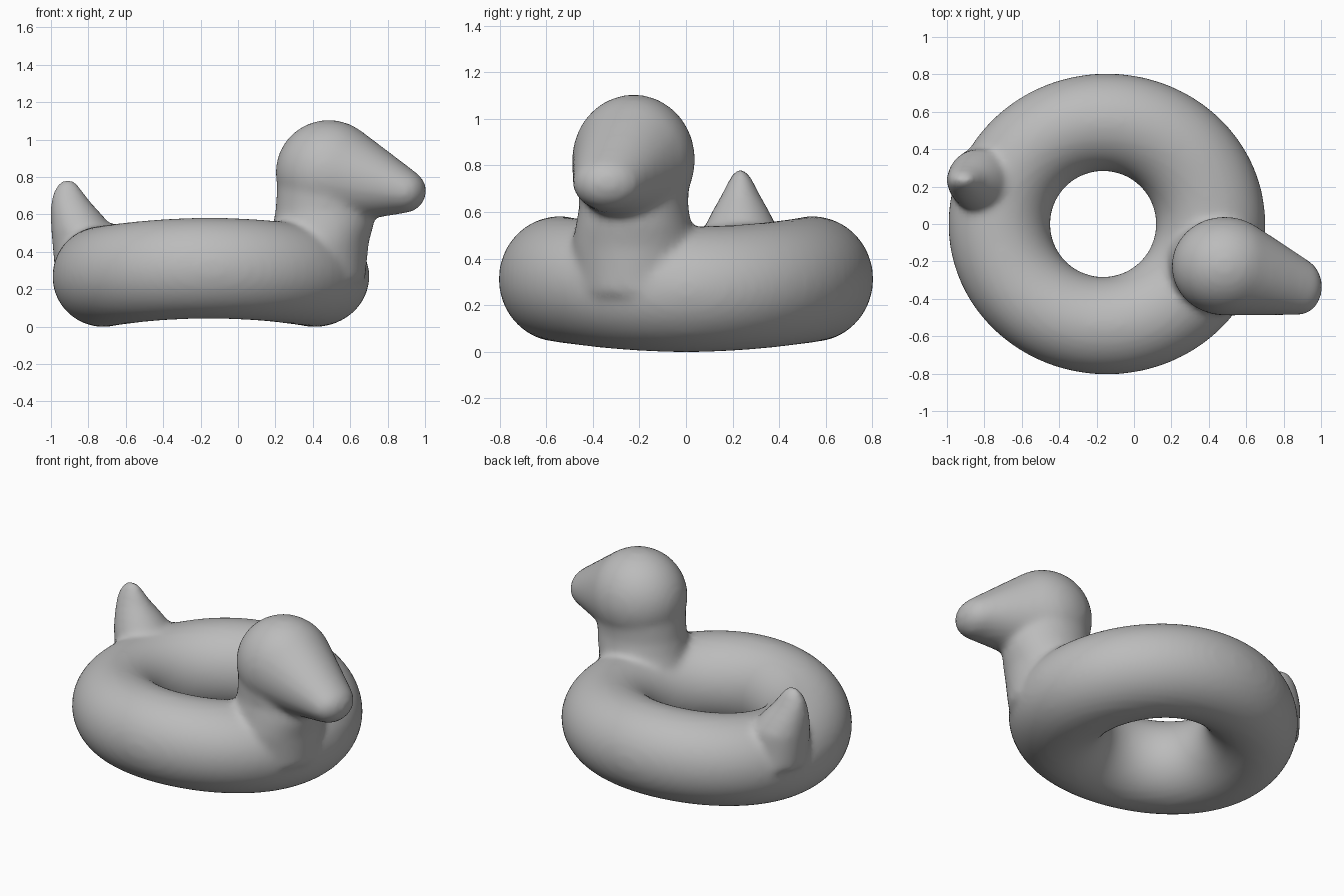
import bpy, bmesh, math
from mathutils import Matrix, Vector

default = bpy.data.objects.get("Cube")
if default:
    bpy.data.objects.remove(default)

TAU = 2 * math.pi
bm = bmesh.new()


def loft(rings, sides=32):
    """Closed skin through horizontal ellipses (x, y, z, rx, ry)."""
    loops = [[bm.verts.new((x + rx * math.cos(TAU * i / sides),
                            y + ry * math.sin(TAU * i / sides), z))
              for i in range(sides)] for x, y, z, rx, ry in rings]
    for a, b in zip(loops, loops[1:]):
        for i in range(sides):
            j = (i + 1) % sides
            bm.faces.new((a[i], a[j], b[j], b[i]))
    bm.faces.new(loops[0][::-1])
    bm.faces.new(loops[-1])


def ellipsoid(centre, radii):
    mat = Matrix.Translation(Vector(centre)) @ Matrix.Diagonal((*radii, 1))
    return bmesh.ops.create_uvsphere(bm, u_segments=32, v_segments=20,
                                     radius=1, matrix=mat)["verts"]


# Swim ring: an oval tube that dips slightly at its left and right
SEG, SIDES = 80, 40
grid = []
for s in range(SEG):
    a = TAU * s / SEG
    sag = 0.022 * math.cos(2 * a)
    loop = []
    for t in range(SIDES):
        b = TAU * t / SIDES
        k = (1 + math.cos(b)) / 2
        rx, ry = 0.283 + 0.565 * k, 0.283 + 0.522 * k
        x = -0.165 + 0.02 * k + rx * math.cos(a)
        z = 0.29 - sag + 0.27 * math.sin(b)
        loop.append(bm.verts.new((x, ry * math.sin(a), z)))
    grid.append(loop)
for s in range(SEG):
    for t in range(SIDES):
        p, q, u = grid[s], grid[(s + 1) % SEG], (t + 1) % SIDES
        bm.faces.new((p[t], q[t], q[u], p[u]))

# Neck, flaring into the ring
loft([(0.43, -0.22, 0.25, 0.25, 0.25), (0.43, -0.22, 0.45, 0.27, 0.27),
      (0.455, -0.225, 0.54, 0.27, 0.25), (0.465, -0.225, 0.62, 0.265, 0.235),
      (0.47, -0.225, 0.78, 0.26, 0.24)])

# Head and bill share one tapered hull
shell = ellipsoid((0.485, -0.225, 0.825), (0.285, 0.265, 0.28))
shell += ellipsoid((0.885, -0.335, 0.725), (0.122, 0.152, 0.118))
bmesh.ops.delete(bm, geom=list({f for v in shell for f in v.link_faces}),
                 context="FACES_ONLY")
hull = bmesh.ops.convex_hull(bm, input=shell)
loose = [v for v in hull["geom_interior"] + hull["geom_unused"]
         if isinstance(v, bmesh.types.BMVert)]
bmesh.ops.delete(bm, geom=list(set(loose)), context="VERTS")

# Upturned tail
loft([(-0.84, 0.235, 0.30, 0.14, 0.17), (-0.83, 0.235, 0.52, 0.17, 0.165),
      (-0.865, 0.235, 0.60, 0.137, 0.125), (-0.90, 0.235, 0.68, 0.10, 0.08),
      (-0.91, 0.235, 0.74, 0.07, 0.05), (-0.91, 0.235, 0.78, 0.035, 0.025)])

bmesh.ops.recalc_face_normals(bm, faces=bm.faces)
mesh = bpy.data.meshes.new("duck_swim_ring")
bm.to_mesh(mesh)
bm.free()
duck = bpy.data.objects.new("duck_swim_ring", mesh)
bpy.context.collection.objects.link(duck)

# Fuse the parts into one skin with soft joins
fuse = duck.modifiers.new("fuse", "REMESH")
fuse.mode = "VOXEL"
fuse.voxel_size = 0.02
soft = duck.modifiers.new("soften", "SMOOTH")
soft.factor = 0.5
soft.iterations = 10

# Plain grey vinyl
grey = bpy.data.materials.new("grey_vinyl")
grey.use_nodes = True
colour = (0.5, 0.5, 0.5, 1)
grey.diffuse_color = colour
grey.node_tree.nodes["Principled BSDF"].inputs["Base Color"].default_value = colour
mesh.materials.append(grey)

bpy.context.view_layer.objects.active = duck
duck.select_set(True)
for name in ("fuse", "soften"):
    bpy.ops.object.modifier_apply(modifier=name)
bpy.ops.object.shade_smooth()
